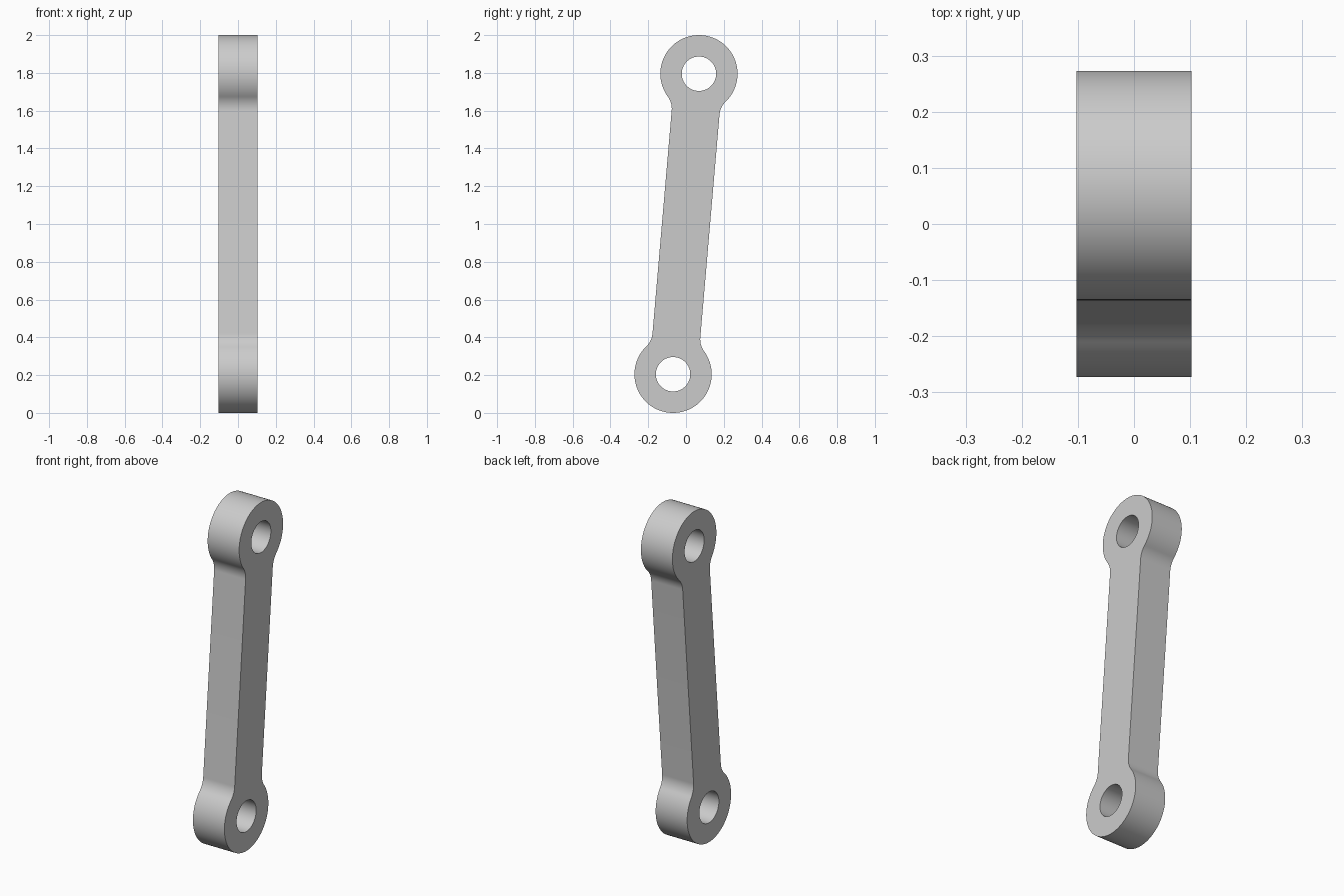
import bpy, bmesh
from math import sin, cos, pi, atan2, sqrt, radians
from mathutils import Vector

cube = bpy.data.objects.get("Cube")
if cube:
    bpy.data.objects.remove(cube, do_unlink=True)

EYE_R, HOLE_R = 0.2045, 0.091      # rounded ends and their pin holes
BAR_W, FILLET = 0.127, 0.11        # half width of the bar, fillet radius
THICK = 0.205
CENTRE = Vector((0.0685, 0.7955))  # upper eye, measured from the middle
LEAN = atan2(CENTRE.x, CENTRE.y)
HALF = CENTRE.length


def arc(cx, cy, r, start, end, n):
    return [(cx + r * cos(start + (end - start) * i / n),
             cy + r * sin(start + (end - start) * i / n)) for i in range(n + 1)]


def end_outline():
    """Upper eye with a tangent fillet running into the bar on each side."""
    off = BAR_W + FILLET
    drop = sqrt((EYE_R + FILLET) ** 2 - off ** 2)
    a = atan2(drop, off)
    right = arc(off, HALF - drop, FILLET, pi, pi - a, 14)
    eye = arc(0, HALF, EYE_R, -a, pi + a, 72)
    left = [(-x, y) for x, y in reversed(right)]
    return right + eye[1:-1] + left


def place(p):
    """Tilt a flat profile point and stand it in the side plane."""
    x, y = p
    return (-THICK / 2, x * cos(LEAN) + y * sin(LEAN),
            1 - x * sin(LEAN) + y * cos(LEAN))


# Closed profile: the lower end is the upper one turned half round
top = end_outline()
loops = [top + [(-x, -y) for x, y in top]]
loops += [arc(0, s * HALF, HOLE_R, 0, 2 * pi, 64)[:-1] for s in (1, -1)]

bm = bmesh.new()
edges = []
for loop in loops:
    verts = [bm.verts.new(place(p)) for p in loop]
    edges += [bm.edges.new((verts[i - 1], verts[i])) for i in range(len(verts))]
bmesh.ops.triangle_fill(bm, edges=edges, use_beauty=True)

# Extrude to the full thickness
result = bmesh.ops.extrude_face_region(bm, geom=bm.faces[:], use_keep_orig=True)
moved = [g for g in result["geom"] if isinstance(g, bmesh.types.BMVert)]
bmesh.ops.translate(bm, verts=moved, vec=(THICK, 0, 0))
bmesh.ops.recalc_face_normals(bm, faces=bm.faces[:])

mesh = bpy.data.meshes.new("link_arm")
bm.to_mesh(mesh)
bm.free()
link = bpy.data.objects.new("link_arm", mesh)
bpy.context.collection.objects.link(link)

# Plain grey metal
grey = bpy.data.materials.new("light_grey")
colour = (0.6, 0.6, 0.6, 1)
grey.use_nodes = True
grey.diffuse_color = colour
grey.node_tree.nodes["Principled BSDF"].inputs["Base Color"].default_value = colour
mesh.materials.append(grey)

bpy.ops.object.select_all(action="DESELECT")
link.select_set(True)
bpy.context.view_layer.objects.active = link
bpy.ops.object.shade_smooth_by_angle(angle=radians(30))
